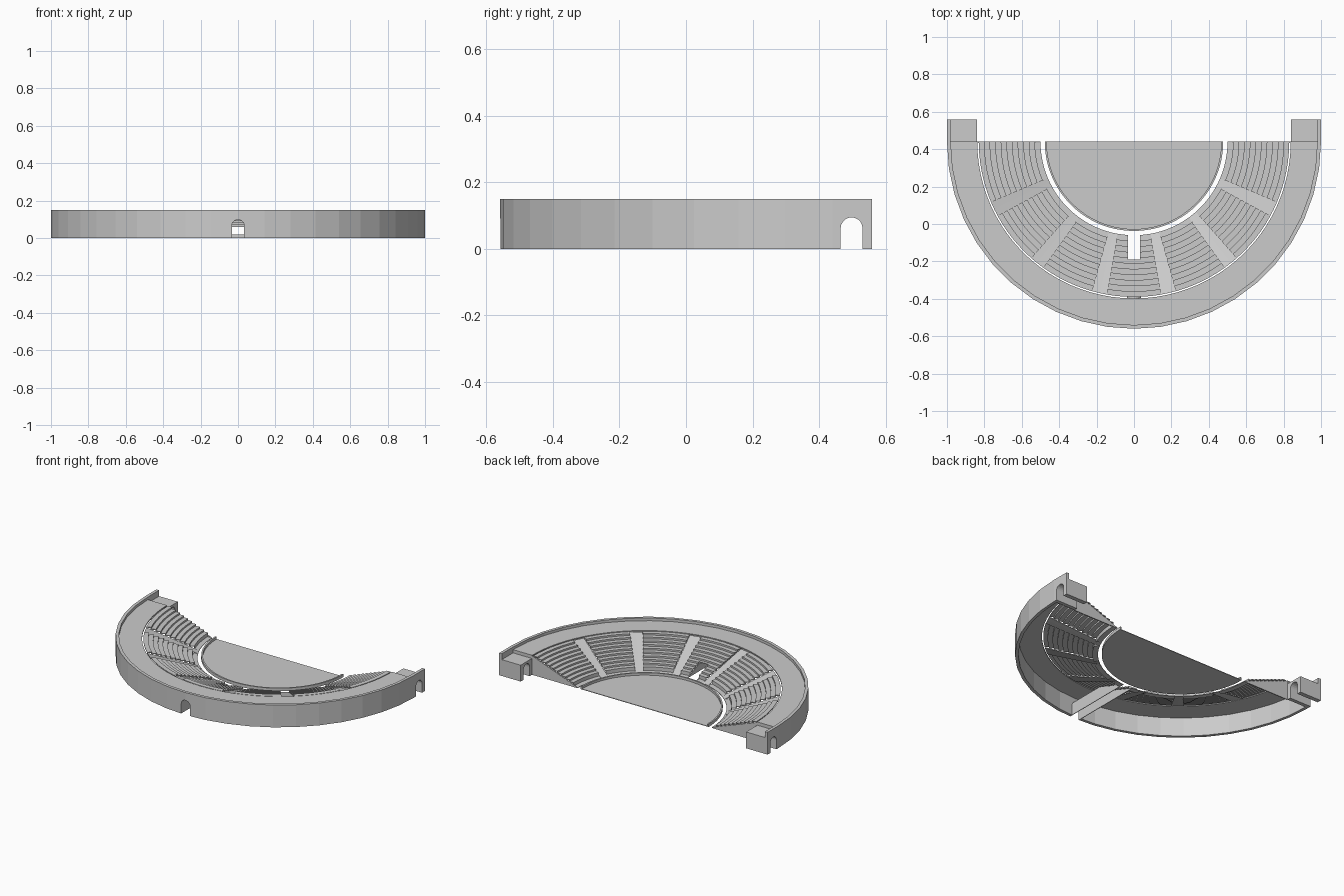
import bpy, bmesh, math
from math import sin, cos, pi, radians

if "Cube" in bpy.data.objects:
    bpy.data.objects.remove(bpy.data.objects["Cube"])

CY = 0.44                       # centre of all the arcs


def material(name, v):
    m = bpy.data.materials.new(name)
    m.use_nodes = True
    col = (v, v, v, 1)
    m.diffuse_color = col
    m.node_tree.nodes["Principled BSDF"].inputs["Base Color"].default_value = col
    return m


STONE = material("grey_stone", 0.6)


def loft(name, rings):
    """Closed solid through a list of matching rings of points."""
    bm = bmesh.new()
    vs = [[bm.verts.new(p) for p in ring] for ring in rings]
    n = len(vs[0])
    for a, b in zip(vs, vs[1:]):
        for i in range(n):
            j = (i + 1) % n
            bm.faces.new((a[i], a[j], b[j], b[i]))
    bm.faces.new(vs[0])
    bm.faces.new(vs[-1][::-1])
    bmesh.ops.recalc_face_normals(bm, faces=bm.faces)
    me = bpy.data.meshes.new(name)
    bm.to_mesh(me)
    bm.free()
    me.materials.append(STONE)
    ob = bpy.data.objects.new(name, me)
    bpy.context.collection.objects.link(ob)
    return ob


def sweep(name, profile, a0, a1, steps):
    """Turn an (r, z) profile about the arc centre; 0 degrees is the front."""
    angles = [radians(a0 + (a1 - a0) * i / steps) for i in range(steps + 1)]
    return loft(name, [[(r * sin(t), CY - r * cos(t), z) for r, z in profile]
                       for t in angles])


def along_x(name, profile, x0, x1):
    return loft(name, [[(x, y, z) for y, z in profile] for x in (x0, x1)])


def along_y(name, profile, y0, y1):
    return loft(name, [[(x, y, z) for x, z in profile] for y in (y0, y1)])


def rect(a0, a1, b0, b1):
    return [(a0, b0), (a1, b0), (a1, b1), (a0, b1)]


def arch(half, spring, base=0.0, centre=0.0):
    """Round-headed opening outline, from right foot to left foot."""
    top = [(centre + half * cos(pi * i / 10), spring + half * sin(pi * i / 10))
           for i in range(11)]
    return [(centre + half, base)] + top + [(centre - half, base)]


def cut(ob, cutter):
    mod = ob.modifiers.new("cut", 'BOOLEAN')
    mod.object = cutter
    mod.operation = 'DIFFERENCE'
    mod.solver = 'EXACT'
    bpy.context.view_layer.objects.active = ob
    bpy.ops.object.modifier_apply(modifier=mod.name)
    bpy.data.objects.remove(cutter)


def slope(r):
    return 0.004 + (r - 0.5) * 0.37


# Outer wall with the front gateway
wall = sweep("outer_wall", rect(0.98, 1.0, 0, 0.15), -90, 90, 22)
cut(wall, along_y("gate_cutter", arch(0.033, 0.065, -0.1), -0.7, -0.4))

# Upper walkway, and the floor of the stage with its curb
sweep("walkway", rect(0.838, 0.985, 0.125, 0.132), -90, 90, 44)
sweep("stage_floor", rect(0.001, 0.47, 0, 0.004), -90, 90, 44)
sweep("stage_curb", rect(0.467, 0.477, 0, 0.02), -90, 90, 44)

# Seating: seven stepped blocks with ramped aisles between them
ROWS, R0, R1 = 10, 0.53, 0.83
pitch = (R1 - R0) / ROWS
upper, lower = [(0.5, 0.004), (R0, 0.006)], [(0.5, 0), (R0 + 0.004, 0)]
for k in range(ROWS):
    r = R0 + k * pitch
    z = slope(r + pitch) + 0.004
    upper += [(r, z), (r + pitch, z)]
    lower += [(r + 0.004, z - 0.005), (r + pitch + (0.004 if k < ROWS - 1 else 0), z - 0.005)]
steps_profile = upper + lower[::-1]
ramp_profile = [(0.5, 0), (R1, slope(R1) - 0.005), (R1, slope(R1)), (0.5, 0.004)]

SECTOR, AISLE = 180 / 7, 5.5
for i in range(7):
    mid = (i - 3) * SECTOR
    a0 = mid - SECTOR / 2 + (AISLE / 2 if i > 0 else 0)
    a1 = mid + SECTOR / 2 - (AISLE / 2 if i < 6 else 0)
    block = sweep(f"seating_block_{i + 1}", steps_profile, a0, a1, 6)
    if i == 3:                  # open slot where the passage comes out
        cut(block, along_y("slot_cutter", rect(-0.033, 0.033, -0.1, 0.3), -0.19, 0.1))
    if i < 6:
        edge = mid + SECTOR / 2
        sweep(f"aisle_{i + 1}", ramp_profile, edge - AISLE / 2, edge + AISLE / 2, 2)

# Vaulted passage under the seats, trimmed to the seating slope
passage = along_y("passage", arch(0.037, 0.065) + arch(0.033, 0.065)[::-1], -0.55, -0.06)
trim = [(CY - r, slope(r) - 0.003) for r in (0.4, 0.8)]
trim += [(CY - 0.8, 0.3), (CY - 0.4, 0.3)]
cut(passage, along_x("trim_cutter", trim, -0.2, 0.2))

# Both ends: seating end wall, arched block and parapet
for side, s in (("left", 1), ("right", -1)):
    along_y(f"{side}_seating_end", [(s * 0.5, 0), (s * 0.84, 0), (s * 0.84, 0.128),
                                    (s * 0.5, 0.004)], 0.434, 0.44)
    along_x_block = along_x(f"{side}_end_block", rect(0.44, 0.56, 0, 0.11), s * 0.84, s * 0.981)
    parapet = along_x(f"{side}_end_parapet", rect(0.44, 0.56, 0, 0.15), s * 0.98, s)
    for part in (along_x_block, parapet):
        cut(part, along_x("arch_cutter", arch(0.033, 0.062, -0.1, 0.498), s * 0.7, s * 1.2))
    # Low wall closing the walkway above the block
    along_y(f"{side}_walkway_end", rect(s * 0.84, s * 0.985, 0.1, 0.132), 0.434, 0.441)
